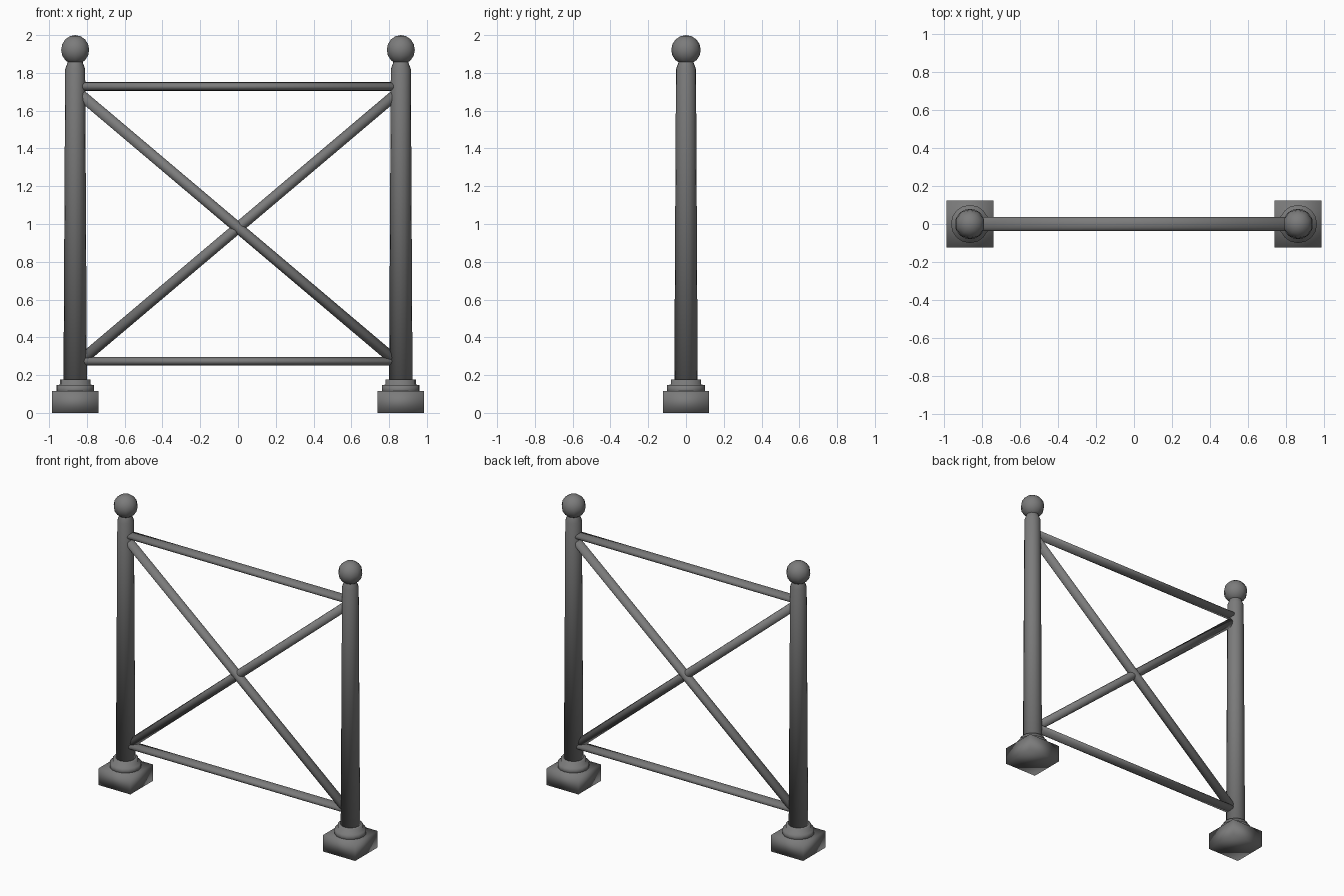
import bpy, bmesh, math
from mathutils import Vector, Matrix

if "Cube" in bpy.data.objects:
    bpy.data.objects.remove(bpy.data.objects["Cube"])

iron = bpy.data.materials.new("dark_grey_iron")
iron.use_nodes = True
grey = (0.2, 0.2, 0.2, 1)
iron.diffuse_color = grey
iron.node_tree.nodes["Principled BSDF"].inputs["Base Color"].default_value = grey

POST_X = 0.862


def finish(name, bm, location=(0, 0, 0)):
    bmesh.ops.recalc_face_normals(bm, faces=bm.faces)
    for face in bm.faces:
        face.smooth = True
    mesh = bpy.data.meshes.new(name)
    bm.to_mesh(mesh)
    bm.free()
    mesh.materials.append(iron)
    obj = bpy.data.objects.new(name, mesh)
    obj.location = location
    bpy.context.collection.objects.link(obj)
    return obj


def lathe(name, profile, sides, location):
    """Closed turned shape from (radius, height) pairs."""
    bm = bmesh.new()
    rings = []
    for r, z in profile:
        rings.append([bm.verts.new((r * math.cos(math.tau * i / sides),
                                    r * math.sin(math.tau * i / sides), z))
                      for i in range(sides)])
    for low, high in zip(rings, rings[1:]):
        for i in range(sides):
            j = (i + 1) % sides
            bm.faces.new((low[i], low[j], high[j], high[i]))
    bm.faces.new(rings[0])
    bm.faces.new(rings[-1])
    return finish(name, bm, location)


def rod(name, start, end, half_height, half_depth):
    """Oval bar in the xz plane."""
    start, end = Vector(start), Vector(end)
    along = end - start
    bm = bmesh.new()
    bmesh.ops.create_cone(bm, cap_ends=True, segments=12, radius1=1, radius2=1,
                          depth=along.length)
    bm.transform(Matrix.Rotation(math.atan2(along.x, along.z), 4, 'Y')
                 @ Matrix.Diagonal((half_height, half_depth, 1, 1)))
    return finish(name, bm, (start + end) / 2)


# Posts: square foot, stepped collar, tapered shaft, ball finial
for side, x in (("left", POST_X), ("right", -POST_X)):
    bm = bmesh.new()
    bmesh.ops.create_cube(bm, size=1)
    bm.transform(Matrix.Diagonal((0.245, 0.245, 0.115, 1)))
    finish(side + "_foot", bm, (x, 0, 0.0575))
    lathe(side + "_collar", [(0.1, 0.1), (0.1, 0.147), (0.08, 0.15), (0.08, 0.177),
                             (0.06, 0.178)], 16, (x, 0, 0))
    lathe(side + "_shaft", [(0.062, 0.15), (0.053, 1.82), (0.042, 1.85), (0.036, 1.87)],
          16, (x, 0, 0))
    bm = bmesh.new()
    bmesh.ops.create_uvsphere(bm, u_segments=10, v_segments=8, radius=0.078)
    finish(side + "_finial", bm, (x, 0, 1.922))

# Horizontal rails
for name, z in (("top_rail", 1.728), ("bottom_rail", 0.273)):
    rod(name, (-POST_X, 0, z), (POST_X, 0, z), 0.023, 0.038)

# Crossed braces, one slightly ahead of the other
for name, s, y in (("front_brace", -1, -0.005), ("back_brace", 1, 0.005)):
    rod(name, (s * 0.84, y, 1.69), (-s * 0.84, y, 0.27), 0.029, 0.032)
